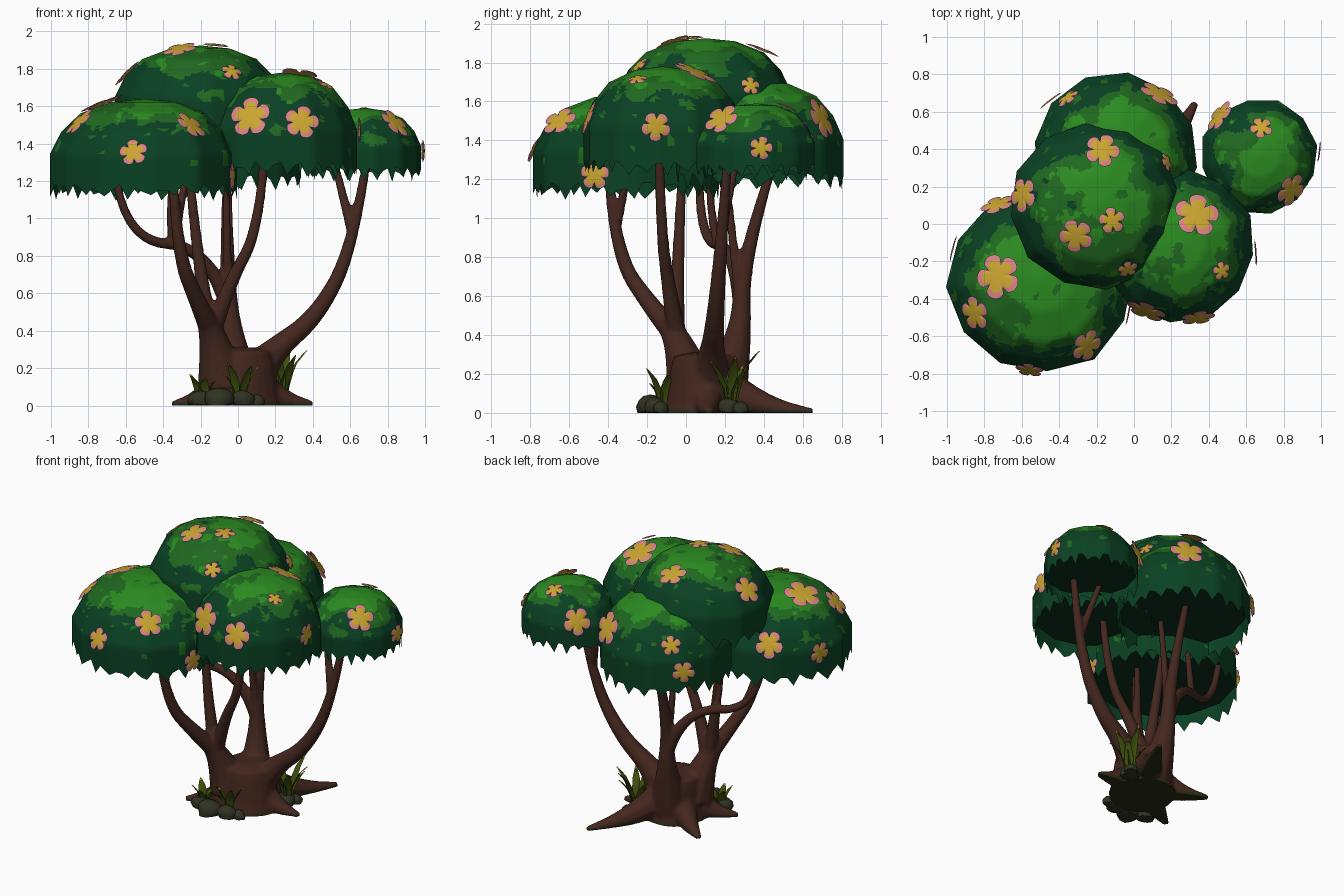
import bpy, bmesh, math, random
from math import sin, cos, pi, radians
from mathutils import Vector, Matrix, noise
from mathutils.bvhtree import BVHTree

if "Cube" in bpy.data.objects:
    bpy.data.objects.remove(bpy.data.objects["Cube"])

random.seed(4)


def mat(name, r, g, b):
    m = bpy.data.materials.new(name)
    m.diffuse_color = (r, g, b, 1)
    m.use_nodes = True
    m.node_tree.nodes["Principled BSDF"].inputs["Base Color"].default_value = m.diffuse_color
    return m


DARK = mat("dark leaf green", .003, .053, .017)
MID = mat("mid leaf green", .014, .14, .014)
BRIGHT = mat("bright leaf green", .024, .26, .015)
UNDER = mat("canopy underside", .003, .03, .013)
BARK = mat("bark brown", .057, .02, .013)
MOSS = mat("root moss", .02, .026, .009)
YELLOW = mat("flower yellow", .6, .38, .03)
PINK = mat("petal pink", .7, .22, .25)
ROCK = mat("mossy rock", .03, .032, .016)
GRASS = mat("grass green", .05, .08, .004)


def finish(name, bm, mats, angle=40):
    me = bpy.data.meshes.new(name)
    for m in mats:
        me.materials.append(m)
    bm.to_mesh(me)
    bm.free()
    ob = bpy.data.objects.new(name, me)
    bpy.context.collection.objects.link(ob)
    bpy.ops.object.select_all(action='DESELECT')
    ob.select_set(True)
    bpy.context.view_layer.objects.active = ob
    bpy.ops.object.shade_smooth_by_angle(angle=radians(angle))
    return ob


def evaluated_mesh(ob):
    dg = bpy.context.evaluated_depsgraph_get()
    me = bpy.data.meshes.new_from_object(ob.evaluated_get(dg))
    bpy.data.objects.remove(ob)
    return me


trunk = bmesh.new()


# Tapered tube along points, thick at the start and thinning to the end
def tube(r0, r1, *points, power=.5):
    cu = bpy.data.curves.new("tube_path", 'CURVE')
    cu.dimensions, cu.bevel_depth, cu.bevel_resolution = '3D', 1, 3
    cu.resolution_u, cu.use_fill_caps = 8, True
    s = cu.splines.new('NURBS')
    s.points.add(len(points) - 1)
    for i, (p, co) in enumerate(zip(s.points, points)):
        p.co = (*co, 1)
        p.radius = r0 + (r1 - r0) * (i / (len(points) - 1)) ** power
    s.order_u, s.use_endpoint_u = min(3, len(points)), True
    tmp = bpy.data.objects.new("tube_path", cu)
    bpy.context.collection.objects.link(tmp)
    trunk.from_mesh(evaluated_mesh(tmp))


# Stump
rings = []
for z, r in ((-.03, .22), (.06, .2), (.22, .18), (.29, .165), (.31, .08)):
    rings.append([trunk.verts.new((.01 + r * (1 + .06 * cos(3 * a + 1)) * cos(a), .1 + r * sin(a), z))
                  for a in (2 * pi * i / 24 for i in range(24))])
for lo, hi in zip(rings, rings[1:]):
    for i in range(24):
        trunk.faces.new((lo[i - 1], lo[i], hi[i], hi[i - 1]))
trunk.faces.new(rings[-1])
trunk.faces.new(rings[0][::-1])

# Roots flare from the stump down to a tip on the ground
for x, y in ((.33, .65), (-.34, .34), (-.35, -.09), (.4, .12)):
    start, tip = Vector((.01, .1, 0)), Vector((x, y, 0))
    tube(.13, .02, *[start.lerp(tip, t / 5) + Vector((0, 0, .005 + .19 * (1 - t / 5) ** 2.2))
                     for t in range(6)], power=.9)

# Branches (right, left, middle left, middle, back, back left, thin back) and their forks
tube(.14, .022, (.05, .12, .12), (.17, .13, .28), (.43, .15, .48), (.62, .18, .86), (.7, .22, 1.38), power=.35)
tube(.03, .019, (.61, .18, .93), (.5, .27, 1.36))
tube(.14, .024, (-.08, .03, .12), (-.13, -.03, .38), (-.2, -.16, .52), (-.33, -.37, .82), (-.35, -.4, 1.28), power=.35)
tube(.028, .019, (-.33, -.36, .95), (-.27, -.29, 1.27))
tube(.05, .02, (-.14, -.05, .38), (-.22, -.05, .72), (-.29, 0, 1.58))
tube(.055, .023, (-.15, -.04, .36), (-.05, -.09, .65), (.12, -.13, .95), (.15, -.14, 1.45))
tube(.14, .022, (0, .18, .1), (-.04, .28, .35), (-.06, .29, .8), (-.06, .46, 1.32), power=.35)
tube(.048, .022, (-.04, .29, .48), (-.14, .26, .85), (-.62, .06, .88), (-.66, .07, 1.28))
tube(.028, .019, (-.34, .17, .86), (-.38, .12, .98), (-.34, .12, 1.3))
tube(.03, .018, (-.04, .28, .5), (-.07, .25, .85), (-.06, .16, 1.56))

# Fuse stump, roots and branches into one smooth trunk cut off at the ground
raw = finish("trunk_parts", trunk, [BARK])
rm = raw.modifiers.new("fuse", 'REMESH')
rm.mode, rm.voxel_size = 'VOXEL', .011
sm = raw.modifiers.new("soften", 'SMOOTH')
sm.factor, sm.iterations = .5, 6
bm = bmesh.new()
bm.from_mesh(evaluated_mesh(raw))
for v in bm.verts:
    v.co.z = max(v.co.z, 0)
for f in bm.faces:
    f.material_index = int(f.calc_center_median().z < .018)
finish("trunk", bm, [BARK, MOSS], 70)

PROFILE = ((.35, .965), (.68, .84), (.88, .64), (1, .4), (1, 0))
SEG, CUTS = 12, 5
petals_bm = bmesh.new()


# Five-petal flower plate laid on the canopy, yellow with a pink rim
def flower(loc, nrm, size):
    m = Matrix.Translation(loc + nrm * .012) @ nrm.to_track_quat('Z', 'Y').to_matrix().to_4x4()
    m = m @ Matrix.Rotation(random.uniform(0, 2 * pi), 4, 'Z')
    n, rows = 50, []
    for k, lift in ((.3, .008), (.74, .006), (1, 0)):
        row = []
        for i in range(n):
            a = 2 * pi * i / n
            r = size * k * (.58 + .44 * abs(cos(2.5 * a)) ** .4)
            row.append(petals_bm.verts.new(m @ Vector((r * cos(a), r * sin(a), lift))))
        rows.append(row)
    petals_bm.faces.new(rows[0])
    for j in (0, 1):
        for i in range(n):
            f = petals_bm.faces.new((rows[j][i - 1], rows[j + 1][i - 1], rows[j + 1][i], rows[j][i]))
            f.material_index = j


# Faceted canopy dome with painted patches, ragged hem and recessed underside
# flowers are (compass angle, elevation, optional size) seen from the dome's middle
def canopy(name, x, y, rim, rad, h, *flowers):
    bm = bmesh.new()
    off = random.uniform(0, 1)
    top = bm.verts.new((x, y, rim + h))
    rings = []
    wob = [random.uniform(.97, 1.025) for _ in range(SEG)]
    for k, t in PROFILE:
        rings.append([bm.verts.new((x + rad * k * wob[i] * cos(2 * pi * (i + off) / SEG),
                                    y + rad * k * wob[i] * sin(2 * pi * (i + off) / SEG), rim + h * t))
                      for i in range(SEG)])
    for i in range(SEG):
        bm.faces.new((rings[0][i - 1], rings[0][i], top))
        for lo, hi in zip(rings[1:], rings):
            bm.faces.new((lo[i - 1], lo[i], hi[i], hi[i - 1]))
    bmesh.ops.subdivide_edges(bm, edges=bm.edges[:], cuts=CUTS, use_grid_fill=True)
    bmesh.ops.triangulate(bm, faces=bm.faces[:])
    bm.normal_update()
    for f in bm.faces:
        c = f.calc_center_median()
        v = (c.z - rim) / h + .22 * noise.noise(c * 6) + .1 * noise.noise(c * 15) + .08 * (c.x - x) / rad
        level = 2 if v > .88 else 1 if v > .73 else 0
        if level < 2 and v > .35 and noise.noise(c * 16 + Vector((7, 3, 1))) > .42:
            level += 1
        f.material_index = level
    tree = BVHTree.FromBMesh(bm)
    origin = Vector((x, y, rim + .2 * h))
    for az, el, *size in flowers:
        a, e = radians(az), radians(el)
        loc, nrm, _, _ = tree.ray_cast(origin, Vector((cos(a) * cos(e), sin(a) * cos(e), sin(e))))
        if loc:
            if nrm.dot(loc - origin) < 0:
                nrm = -nrm
            flower(loc, nrm, size[0] if size else .075 if el < 17 else .092)
    # ragged hem: every third rim point hangs down
    hem = [v for v in bm.verts if v.co.z < rim + 1e-4]
    hem.sort(key=lambda v: math.atan2(v.co.y - y, v.co.x - x))
    for i, v in enumerate(hem):
        v.co.z += random.uniform(-.01, .035) if i % 3 else -random.uniform(.015, .055)
    cap = bmesh.ops.create_circle(bm, cap_ends=True, segments=SEG, radius=rad * .95,
                                  matrix=Matrix.Translation((x, y, rim + .16 * h)))
    bm.normal_update()
    for f in {f for v in cap["verts"] for f in v.link_faces}:
        if f.normal.z > 0:
            f.normal_flip()
        f.material_index = 3
    finish(name, bm, [DARK, MID, BRIGHT, UNDER], 50)


canopy("top_canopy", -.2, .1, 1.47, .455, .455, (84, 45), (236, 60), (315, 72, .07), (32, 15, .05), (296, 30, .055),
       (172, 28))
canopy("front_left_canopy", -.5, -.3, 1.15, .5, .49,
       (175, 58, .12), (207, 34), (305, 30), (120, 18), (263, 12), (160, 8), (340, -3))
canopy("front_right_canopy", .24, -.12, 1.27, .41, .51, (60, 63, .12), (330, 52, .05), (243, 24, .11), (285, 20), (355, 14))
canopy("right_canopy", .67, .36, 1.25, .315, .34, (134, 20), (86, 58, .06), (313, 38), (5, 8, .06))
canopy("back_canopy", -.1, .37, 1.2, .435, .51, (54, 28, .11), (130, 28, .065), (140, 5))
finish("flowers", petals_bm, [YELLOW, PINK])

# Rocks
bm = bmesh.new()
for x, y, r in ((-.1, -.18, .085), (.02, -.16, .07), (-.2, -.13, .07), (.1, -.13, .05), (.22, .22, .07), (.26, .28, .05)):
    m = Matrix.Translation((x, y, r * .42)) @ Matrix.Diagonal((1, .85, .75, 1))
    for v in bmesh.ops.create_icosphere(bm, subdivisions=2, radius=r, matrix=m)["verts"]:
        v.co += Vector((1, 1, 1)) * noise.noise(v.co * 14) * r * .15
        v.co.z = max(v.co.z, 0)
finish("rocks", bm, [ROCK], 45)

# Grass clumps: arching folded blades with yellow tips
bm = bmesh.new()
for cx, cy, tall, count in ((.01, -.11, .19, 6), (-.19, -.11, .13, 5), (.23, .23, .27, 8)):
    for i in range(count):
        a = 2 * pi * i / count + random.uniform(-.3, .3)
        out, side = Vector((cos(a), sin(a), 0)), Vector((-sin(a), cos(a), 0))
        hgt, rows = tall * random.uniform(.7, 1.15), []
        for t, w in ((0, .55), (.35, 1), (.7, .75), (.92, .3), (1, .03)):
            p = Vector((cx, cy, .02)) + out * (.015 + .45 * hgt * t * t) + Vector((0, 0, hgt * t * (1.25 - .25 * t)))
            rows.append([bm.verts.new(p + side * s * w * .03 + out * abs(s) * .008) for s in (-1, 0, 1)])
        for j in range(4):
            for k in (0, 1):
                f = bm.faces.new((rows[j][k], rows[j][k + 1], rows[j + 1][k + 1], rows[j + 1][k]))
                f.material_index = int(j == 3)
finish("grass_clumps", bm, [GRASS, YELLOW])
